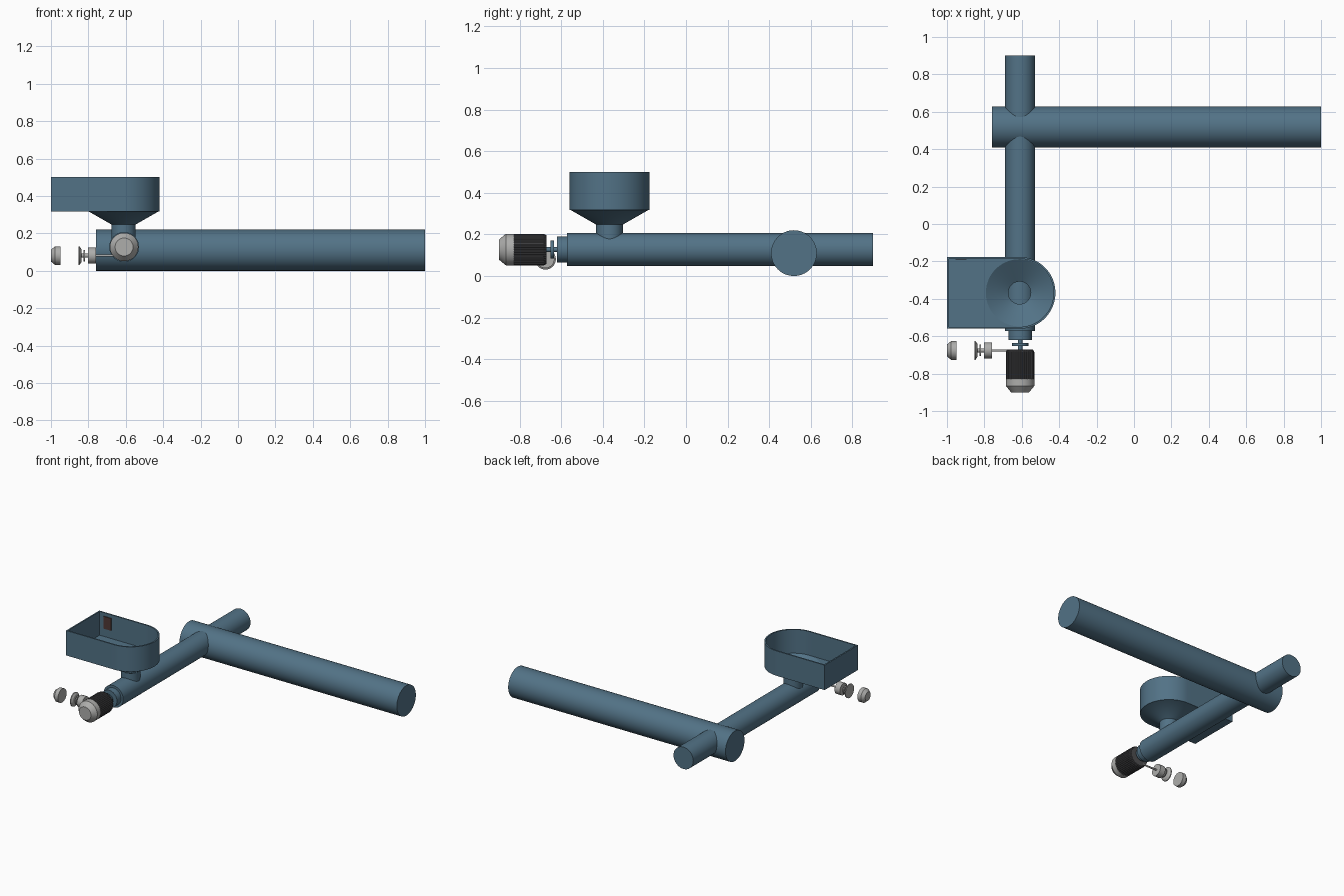
import bpy, bmesh, math
from mathutils import Vector

if "Cube" in bpy.data.objects:
    bpy.data.objects.remove(bpy.data.objects["Cube"])


def mat(name, rgb):
    m = bpy.data.materials.new(name)
    m.diffuse_color = (*rgb, 1)
    m.use_nodes = True
    m.node_tree.nodes["Principled BSDF"].inputs["Base Color"].default_value = m.diffuse_color
    return m


BLUE = mat("steel blue", (0.085, 0.17, 0.24))
DARK = mat("dark grey", (0.075, 0.075, 0.08))
GREY = mat("light grey", (0.42, 0.42, 0.41))
BROWN = mat("dark brown", (0.08, 0.04, 0.035))


def finish(name, bm, material, smooth=True):
    bmesh.ops.recalc_face_normals(bm, faces=bm.faces)
    me = bpy.data.meshes.new(name)
    bm.to_mesh(me)
    bm.free()
    ob = bpy.data.objects.new(name, me)
    bpy.context.collection.objects.link(ob)
    me.materials.append(material)
    if smooth:
        bpy.ops.object.select_all(action='DESELECT')
        ob.select_set(True)
        bpy.context.view_layer.objects.active = ob
        bpy.ops.object.shade_smooth_by_angle(angle=math.radians(30))
    return ob


def loft(name, rings, material, caps=True, smooth=True):
    bm = bmesh.new()
    vs = [[bm.verts.new(p) for p in ring] for ring in rings]
    n = len(vs[0])
    for a, b in zip(vs, vs[1:]):
        for i in range(n):
            bm.faces.new((a[i], a[(i + 1) % n], b[(i + 1) % n], b[i]))
    if caps:
        bm.faces.new(vs[0])
        bm.faces.new(vs[-1])
    return finish(name, bm, material, smooth)


def lathe(name, axis, centre, profile, material, n=64, groove=0, smooth=True):
    """Solid turned along x or y; profile = (position, radius); centre = the other two coordinates."""
    rings = []
    for t, r in profile:
        ring = []
        for i in range(n):
            a = 2 * math.pi * i / n
            k = r - (groove if i % 4 > 1 else 0)
            u, v = centre[0] + k * math.cos(a), centre[1] + k * math.sin(a)
            ring.append((t, u, v) if axis == 'x' else (u, t, v))
        rings.append(ring)
    return loft(name, rings, material, smooth=smooth)


# Main pipe along x and cross pipe along y
lathe("main_pipe", 'x', (0.519, 0.11), [(-0.76, 0.11), (1.0, 0.11)], BLUE)
PX, PZ = -0.609, 0.127
lathe("cross_pipe", 'y', (PX, PZ), [(-0.573, 0.08), (0.9, 0.08)], BLUE)

# Stepped valve seat at the front of the cross pipe
lathe("pipe_spigot", 'y', (PX, PZ), [(-0.62, 0.063), (-0.56, 0.063)], BLUE)
lathe("valve_stem", 'y', (PX, PZ), [(-0.69, 0.012), (-0.61, 0.012)], BLUE, 24)
lathe("valve_disc", 'y', (PX, PZ), [(-0.652, 0.044), (-0.636, 0.044)], BLUE, 48)

# Large end cap with ribbed grip
lathe("cap_grip", 'y', (PX, PZ), [(-0.83, 0.076), (-0.685, 0.076), (-0.672, 0.07)],
      DARK, 160, 0.003, False)
lathe("cap_end", 'y', (PX, PZ),
      [(-0.9, 0.048), (-0.866, 0.076), (-0.828, 0.076)], GREY)

# Small side valve: rod, body, discs and loose cap
SC = (-0.676, 0.081)
lathe("side_rod", 'x', SC, [(-0.77, 0.006), (-0.64, 0.006)], GREY, 16)
lathe("side_body", 'x', SC, [(-0.803, 0.043), (-0.76, 0.043)], GREY, 48)
lathe("side_neck", 'x', SC, [(-0.845, 0.011), (-0.795, 0.011)], GREY, 24)
lathe("side_ring", 'x', SC, [(-0.826, 0.031), (-0.818, 0.031)], GREY, 48)
lathe("side_flange", 'x', SC, [(-0.853, 0.05), (-0.847, 0.05), (-0.838, 0.036)], GREY, 48)
lathe("side_cap", 'x', SC, [(-1.0, 0.032), (-0.978, 0.05), (-0.95, 0.05)], GREY, 48)

# Hopper: D-shaped open tray with a funnel and neck into the cross pipe
CX, CY, R, L = -0.612, -0.368, 0.192, 0.388


def d_plan(r, l):
    pts = [(r * math.cos(a), r * math.sin(a))
           for a in (math.pi * (i / 40 - 0.5) for i in range(41))]
    corners = [(0, r), (-l, r), (-l, -r), (0, -r)]
    for k in range(3):
        p, q = Vector(corners[k]), Vector(corners[k + 1])
        pts += [tuple(p.lerp(q, i / 12)) for i in range(1, 13 if k < 2 else 12)]
    return pts


ANG = [math.atan2(y, x) for x, y in d_plan(R, L)]


def d_ring(inset, z):
    return [(CX + x, CY + y, z) for x, y in d_plan(R - inset, L - inset)]


def c_ring(r, z):
    return [(CX + r * math.cos(a), CY + r * math.sin(a), z) for a in ANG]


loft("hopper", [c_ring(0.064, 0.17), c_ring(0.064, 0.247), c_ring(0.188, 0.318),
                d_ring(0, 0.318), d_ring(0, 0.5), d_ring(0.01, 0.5),
                d_ring(0.01, 0.326), c_ring(0.18, 0.326), c_ring(0.06, 0.253),
                c_ring(0.06, 0.17)], BLUE, caps=False)

# Small brown patch on the inner back wall of the hopper
bm = bmesh.new()
bmesh.ops.create_cube(bm, size=1)
for v in bm.verts:
    v.co = Vector((-0.925 + v.co.x * 0.06, CY + R - 0.012 + v.co.y * 0.006, 0.43 + v.co.z * 0.09))
finish("wall_patch", bm, BROWN, False)
